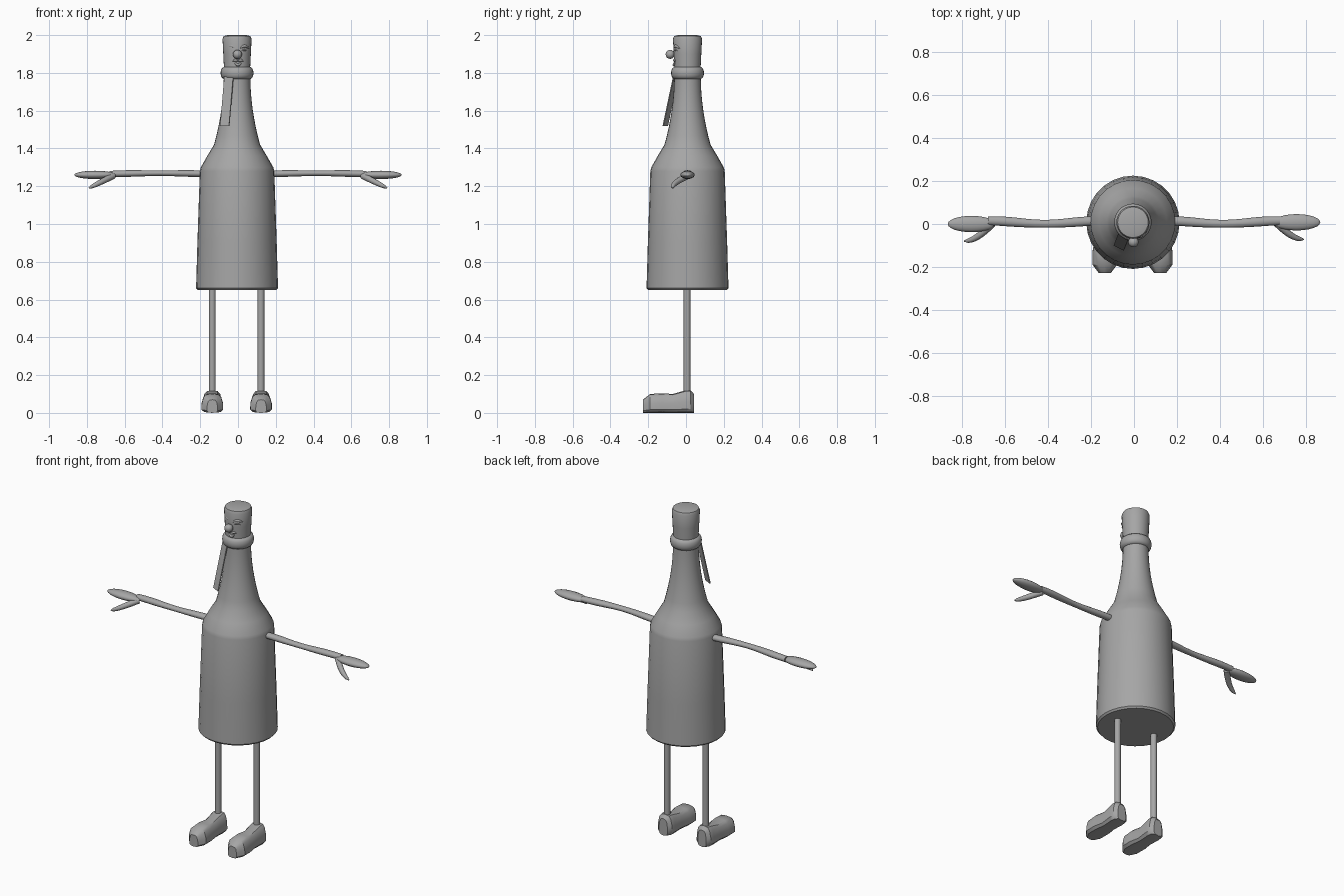
import bpy, bmesh, math
from mathutils import Vector

cube = bpy.data.objects.get("Cube")
if cube:
    bpy.data.objects.remove(cube)

GREY = (0.38, 0.38, 0.38, 1)
material = bpy.data.materials.new("plain grey")
material.use_nodes = True
material.diffuse_color = GREY
material.node_tree.nodes["Principled BSDF"].inputs["Base Color"].default_value = GREY


def finish(name, bm, angle=40):
    """Turn the bmesh into a shaded object."""
    bmesh.ops.recalc_face_normals(bm, faces=bm.faces)
    mesh = bpy.data.meshes.new(name)
    bm.to_mesh(mesh)
    bm.free()
    mesh.materials.append(material)
    obj = bpy.data.objects.new(name, mesh)
    bpy.context.collection.objects.link(obj)
    bpy.ops.object.select_all(action="DESELECT")
    obj.select_set(True)
    bpy.context.view_layer.objects.active = obj
    bpy.ops.object.shade_smooth_by_angle(angle=math.radians(angle))


def skin(name, rings, angle=40):
    """Bridge equal-sized rings of points and cap both ends."""
    bm = bmesh.new()
    loops = [[bm.verts.new(point) for point in ring] for ring in rings]
    count = len(loops[0])
    for lower, upper in zip(loops, loops[1:]):
        for i in range(count):
            j = (i + 1) % count
            bm.faces.new((lower[i], lower[j], upper[j], upper[i]))
    bm.faces.new(loops[0])
    bm.faces.new(loops[-1])
    finish(name, bm, angle)


def circle(count):
    """Cosine and sine pairs around a full turn."""
    angles = [math.tau * i / count for i in range(count)]
    return [(math.cos(a), math.sin(a)) for a in angles]


def steps(count):
    """Evenly spaced fractions from zero to one."""
    return [i / count for i in range(count + 1)]


def lathe(name, profile, x=-0.005, y=0.008, sides=28, angle=40):
    """Spin a profile of radius and height about a vertical axis."""
    skin(name, [[(x + radius * c, y + radius * s, z) for c, s in circle(sides)]
                for radius, z in profile], angle)


def tube(name, path, radius, flat=1):
    """Sweep a round or flattened section along a path; radius is a rule of progress."""
    rings = []
    last = len(path) - 1
    for i, point in enumerate(path):
        heading = Vector(path[min(i + 1, last)]) - Vector(path[max(i - 1, 0)])
        turn = heading.to_track_quat("Z", "Y")
        size = radius(i / last)
        rings.append([Vector(point) + turn @ Vector((size * c, size * s * flat, 0))
                      for c, s in circle(12)])
    skin(name, rings, 60)


def ball(name, centre, scale):
    """Ellipsoid with its poles along x."""
    bm = bmesh.new()
    bmesh.ops.create_uvsphere(bm, u_segments=16, v_segments=12, radius=1)
    for vert in bm.verts:
        vert.co = Vector(centre) + Vector(a * b for a, b in zip(vert.co.zyx, scale))
    finish(name, bm, 60)


# Bottle: slightly tapering body, sloped shoulder, neck flaring downwards
NECK_TOP, NECK_BASE = 1.79, 1.42
body = [(0.208, 0.65), (0.217, 0.66), (0.21, 0.9), (0.197, 1.28), (0.192, 1.3), (0.158, 1.36)]
neck = [(0.07 + 0.052 * (1 - t) ** 2, NECK_BASE + (NECK_TOP - NECK_BASE) * t) for t in steps(8)]
lathe("bottle", body + neck)

# Collar with a rounded rim, and the head above it
collar = [(0.07 + 0.017 * math.sin(math.pi * t) ** 0.5, 1.767 + 0.065 * t) for t in steps(8)]
lathe("collar", collar, angle=60)
lathe("head", [(0.068, 1.8), (0.073, 1.9), (0.077, 1.98), (0.071, 1.995), (0.05, 2)])

# Face, laid on the front curve of the head
ball("nose", (-0.003, -0.084, 1.898), [0.024] * 3)


def feature(name, x, z, half_width, arch, thickness):
    """Arched bar with thin ends."""
    path = []
    for t in steps(6):
        across = x + half_width * (2 * t - 1)
        depth = math.sqrt(0.073 ** 2 - across ** 2)
        path.append((across, 0.01 - depth, z + arch * math.sin(math.pi * t)))
    tube(name, path, lambda t: thickness * (0.3 + 0.7 * math.sin(math.pi * t)))


for side, word in ((-1, "right"), (1, "left")):
    feature(word + "_eyebrow", side * 0.034, 1.93, 0.024, 0.012, 0.008)
    feature(word + "_eye", side * 0.033, 1.916, 0.014, 0.005, 0.005)
    feature(word + "_upper_lip", side * 0.014, 1.863, 0.014, 0.004, 0.007)
feature("lower_lip", 0, 1.857, 0.018, -0.015, 0.008)

# Ribbon tail hanging from the collar and flaring away from the neck
ribbon = []
for t in steps(4):
    outer = Vector((-0.073 - 0.022 * t, -0.045 - 0.055 * t, 1.78 - 0.26 * t))
    inner = outer + Vector((0.047, -0.024, 0))
    thickness = Vector((0.003, 0.005, 0))
    ribbon.append([outer, inner, inner + thickness, outer + thickness])
skin("ribbon_tail", ribbon, 30)

# Arms, hands and thumbs
ARM_Z = 1.265
for side, word in ((-1, "right"), (1, "left")):
    arm = [(side * (0.15 + 0.53 * t), 0.008 + 0.007 * math.cos(math.tau * t),
            ARM_Z + 0.004 * math.sin(math.pi * t)) for t in steps(12)]
    tube(word + "_arm", arm, lambda t: 0.02 + 0.002 * math.sin(3 * math.pi * t), 0.8)
    palm_y = 0.004 + 0.004 * side
    ball(word + "_hand", (side * 0.757, palm_y, ARM_Z - 0.005), (0.11, 0.038, 0.022))
    thumb = [(side * (0.66 + 0.13 * t), palm_y - 0.08 * math.sin(math.pi * t / 2),
              ARM_Z - 0.01 - 0.065 * t) for t in steps(8)]
    tube(word + "_thumb", thumb, lambda t: 0.003 + 0.014 * math.sqrt(1 - t * t))


def rounded(value):
    """Push a cosine or sine outwards, towards a squarer section."""
    return math.copysign(abs(value) ** 0.6, value)


# Legs and shoes: blunt toe, pinched waist and higher heel, as y, half width, height
SHOE = ((-0.228, 0.03, 0.07), (-0.19, 0.06, 0.1), (-0.13, 0.061, 0.104),
        (-0.07, 0.049, 0.1), (0, 0.055, 0.12), (0.025, 0.05, 0.12), (0.042, 0.03, 0.1))
for x, word in ((-0.136, "right"), (0.122, "left")):
    lathe(word + "_leg", [(0.018, 0.08), (0.018, 0.68)], x, 0.006, 12)
    shoe = []
    for y, width, height in SHOE:
        section = [(rounded(c), (1 + rounded(s)) / 2) for c, s in circle(12)]
        shoe.append([(x + width * u * (1.08 - 0.3 * v), y, height * v) for u, v in section])
    skin(word + "_shoe", shoe, 35)
